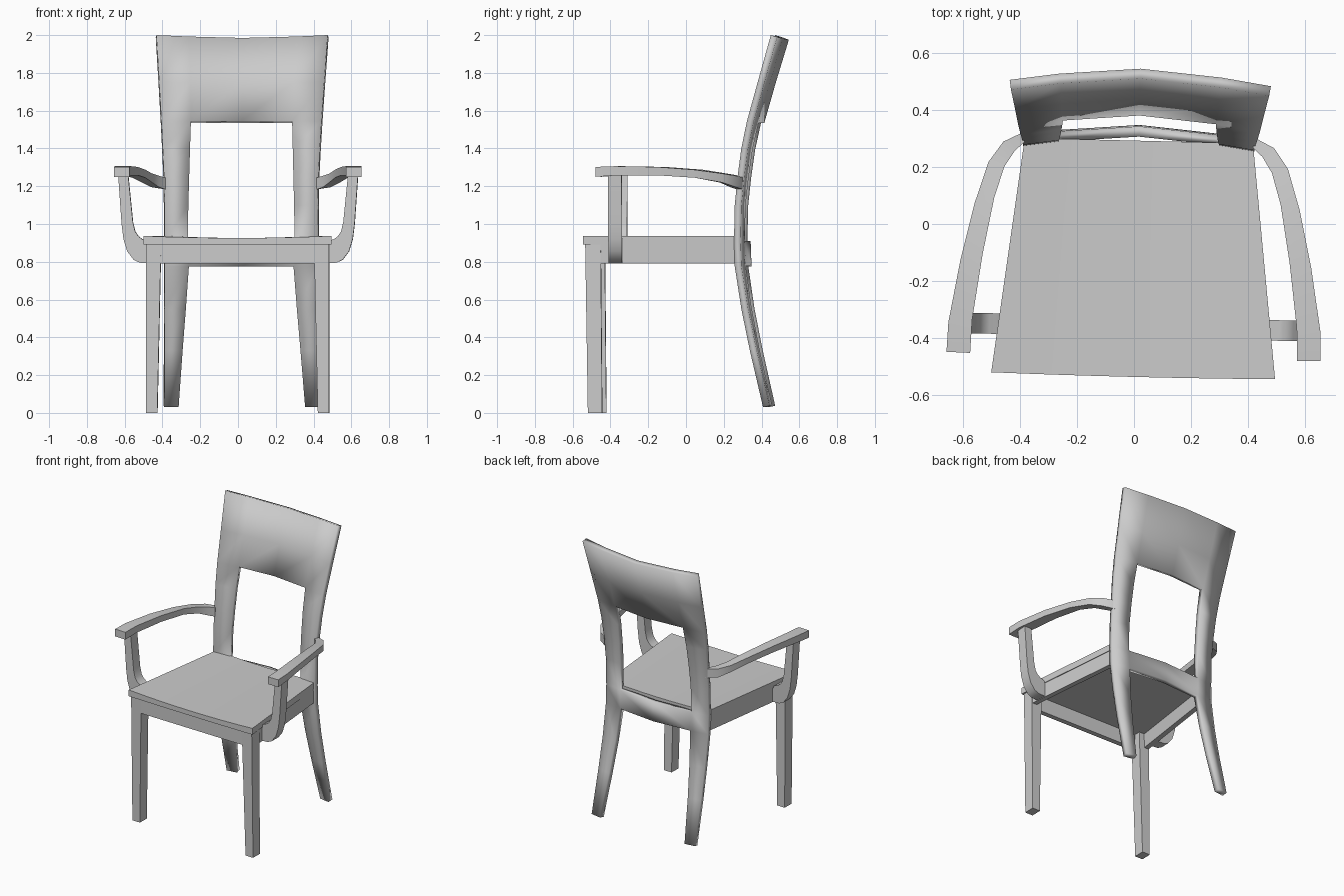
import bpy, bmesh, math
from mathutils import Matrix

if "Cube" in bpy.data.objects:
    bpy.data.objects.remove(bpy.data.objects["Cube"])

# The whole chair stands turned slightly about z
PLACE = Matrix.Translation((0.01, 0, 0)) @ Matrix.Rotation(math.radians(-1.4), 4, 'Z')


def finish(name, bm, mirror=False):
    me = bpy.data.meshes.new(name)
    bm.to_mesh(me)
    bm.free()
    ob = bpy.data.objects.new(name, me)
    bpy.context.collection.objects.link(ob)
    ob.matrix_world = PLACE
    if mirror:
        ob.modifiers.new("mirror", 'MIRROR').use_mirror_merge = False
    bpy.ops.object.select_all(action='DESELECT')
    ob.select_set(True)
    bpy.context.view_layer.objects.active = ob
    bpy.ops.object.shade_smooth_by_angle(angle=math.radians(30))
    return ob


def loft(name, rings, mirror=False):
    """Skin a list of equal-length rings and cap both ends."""
    bm = bmesh.new()
    vs = [[bm.verts.new(p) for p in ring] for ring in rings]
    n = len(rings[0])
    for a, b in zip(vs, vs[1:]):
        for i in range(n):
            j = (i + 1) % n
            bm.faces.new((a[i], a[j], b[j], b[i]))
    bm.faces.new(vs[0])
    bm.faces.new(vs[-1])
    bmesh.ops.recalc_face_normals(bm, faces=bm.faces)
    return finish(name, bm, mirror)


def rect(x0, x1, y0, y1, z):
    return [(x0, y0, z), (x1, y0, z), (x1, y1, z), (x0, y1, z)]


# Back frame: rear legs, uprights, top panel and rear rail in one bent sheet
# rows: height, front y at outer edge, outer x, inner x
rows = [(0.03, 0.418, 0.41, 0.335), (0.33, 0.348, 0.407, 0.312),
        (0.55, 0.303, 0.405, 0.294), (0.775, 0.268, 0.405, 0.277),
        (0.91, 0.264, 0.405, 0.283), (1.1, 0.268, 0.405, 0.28),
        (1.25, 0.283, 0.408, 0.276), (1.4, 0.303, 0.415, 0.272),
        (1.545, 0.333, 0.423, 0.268), (1.75, 0.39, 0.436, 0.273),
        (2.0, 0.46, 0.4525, 0.28)]
bm = bmesh.new()
grid = []
for z, y, xo, xi in rows:
    bow = 0.15 * (xo - xi)
    tilt = 0.3 if z == 2.0 else 0
    grid.append([bm.verts.new((x, y + d, z - tilt * d)) for x, d in
                 ((-xo, 0), (-xi, bow), (0, bow + 0.024), (xi, bow), (xo, 0))])
for r in range(len(rows) - 1):
    solid_row = rows[r][0] >= 1.545 or rows[r][0] == 0.775
    for c in range(4):
        if c in (0, 3) or solid_row:
            bm.faces.new((grid[r][c], grid[r][c + 1],
                          grid[r + 1][c + 1], grid[r + 1][c]))
loose = [v for v in bm.verts if not v.link_faces]
bmesh.ops.delete(bm, geom=loose, context='VERTS')
back = finish("back_frame", bm)
sol = back.modifiers.new("thickness", 'SOLIDIFY')
sol.thickness = 0.036
sol.offset = -1

# Seat: tapered board with a shallow dip across its width
rings = []
for i in range(-4, 5):
    t = i / 4
    top = 0.926 + 0.011 * t * t
    yf = -0.536 + 0.004 * t * t
    rings.append([(t * 0.4975, yf, 0.892), (t * 0.4975, yf, top),
                  (t * 0.40, 0.292, top), (t * 0.40, 0.292, 0.892)])
loft("seat", rings)

# Front legs, tapered on the inside
loft("front_legs", [rect(0.425, 0.485, -0.508, -0.432, 0),
                    rect(0.405, 0.485, -0.522, -0.44, 0.893)], True)

# Aprons under the seat
loft("side_aprons", [[(x, y, z) for x, z in ((xo - 0.035, 0.79), (xo, 0.79),
                                             (xo, 0.893), (xo - 0.035, 0.893))]
                     for xo, y in ((0.483, -0.46), (0.397, 0.285))], True)
loft("front_apron", [rect(-0.43, 0.43, -0.52, -0.485, 0.79),
                     rect(-0.43, 0.43, -0.52, -0.485, 0.893)])

# Armrests: outer x, y, inner x, y, bottom z, top z
arm = [(0.656, -0.464, 0.573, -0.466, 1.25, 1.302),
       (0.652, -0.36, 0.569, -0.35, 1.257, 1.306),
       (0.615, -0.14, 0.538, -0.12, 1.258, 1.302),
       (0.57, 0.06, 0.502, 0.08, 1.245, 1.287),
       (0.525, 0.205, 0.469, 0.19, 1.22, 1.267),
       (0.475, 0.277, 0.434, 0.246, 1.195, 1.255),
       (0.40, 0.315, 0.40, 0.278, 1.183, 1.246)]
loft("armrests", [[(a, b, z0), (c, d, z0), (c, d, z1), (a, b, z1)]
                  for a, b, c, d, z0, z1 in arm], True)

# Arm supports: outer x, z and inner x, z, curling in to the side aprons
support = [(0.635, 1.26, 0.582, 1.26), (0.617, 1.0, 0.557, 1.01),
           (0.607, 0.92, 0.545, 0.96), (0.587, 0.855, 0.528, 0.935),
           (0.553, 0.81, 0.508, 0.92), (0.52, 0.795, 0.485, 0.912),
           (0.46, 0.793, 0.455, 0.89)]
loft("arm_supports", [[(a, -0.397, b), (c, -0.397, d), (c, -0.325, d), (a, -0.325, b)]
                      for a, b, c, d in support], True)
